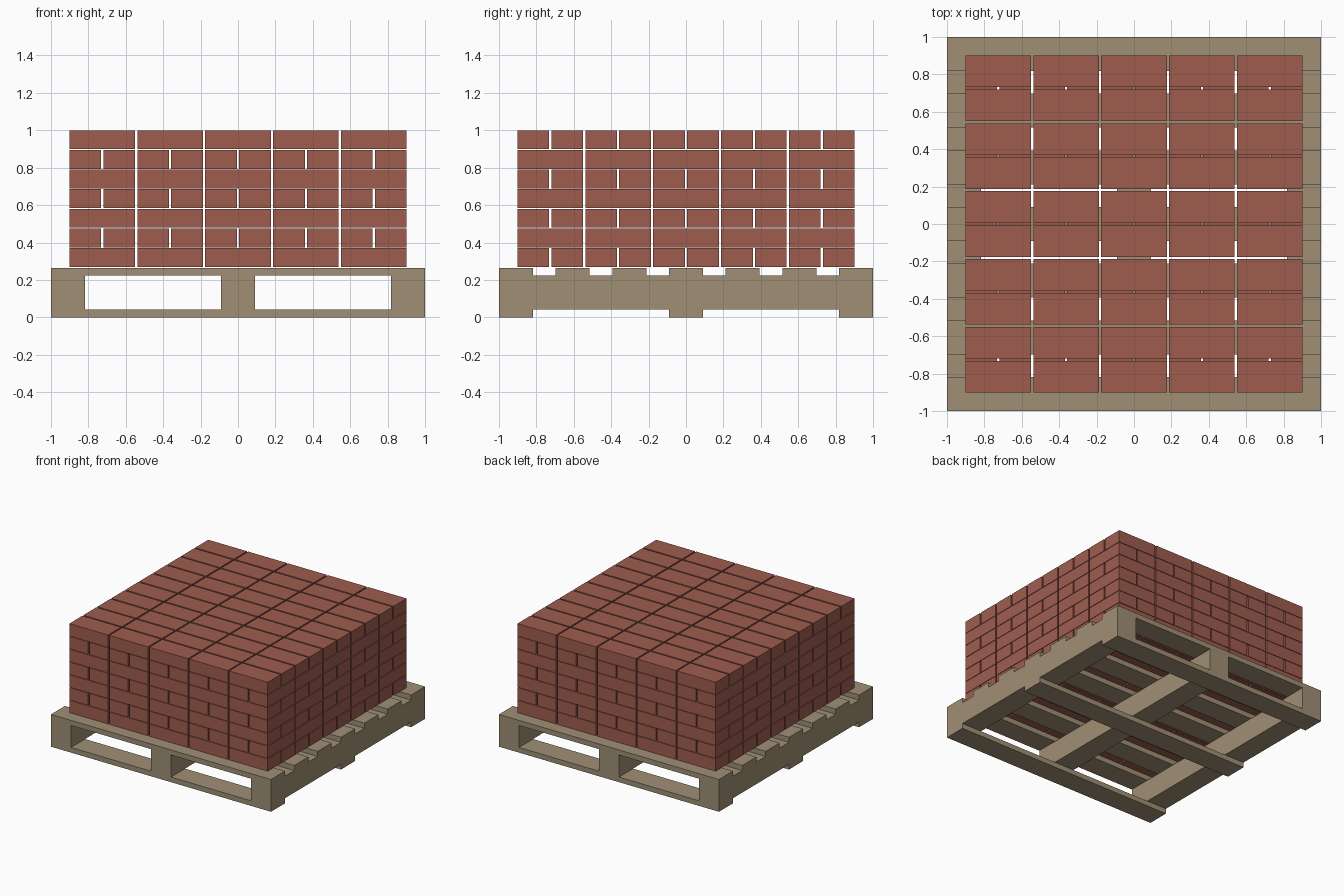
import bpy
import bmesh
from mathutils import Matrix, Vector

if "Cube" in bpy.data.objects:
    bpy.data.objects.remove(bpy.data.objects["Cube"], do_unlink=True)


def make_material(name, color):
    mat = bpy.data.materials.new(name)
    mat.use_nodes = True
    mat.diffuse_color = color
    mat.node_tree.nodes["Principled BSDF"].inputs["Base Color"].default_value = color
    return mat


def make_boxes(name, boxes, mat):
    """One object made of boxes, each given as (centre, size)."""
    bm = bmesh.new()
    for centre, size in boxes:
        matrix = Matrix.Translation(centre) @ Matrix.Diagonal((*size, 1))
        bmesh.ops.create_cube(bm, size=1, matrix=matrix)
    mesh = bpy.data.meshes.new(name)
    bm.to_mesh(mesh)
    bm.free()
    mesh.materials.append(mat)
    obj = bpy.data.objects.new(name, mesh)
    bpy.context.collection.objects.link(obj)
    return obj


wood = make_material("pallet_wood", (0.35, 0.275, 0.178, 1))
clay = make_material("brick_red", (0.345, 0.108, 0.078, 1))

# Pallet: three bottom boards, three stringers, seven deck boards
WIDTH = 0.182
BOARD = 0.042
DECK_Z = 0.265
EDGE = 1 - WIDTH / 2
stringer_height = DECK_Z - 2 * BOARD

for side, pos in (("front", -EDGE), ("middle", 0), ("back", EDGE)):
    make_boxes(f"bottom_board_{side}",
               [(Vector((0, pos, BOARD / 2)), (2, WIDTH, BOARD))], wood)
for side, pos in (("right", -EDGE), ("middle", 0), ("left", EDGE)):
    make_boxes(f"stringer_{side}",
               [(Vector((pos, 0, DECK_Z / 2)), (WIDTH, 2, stringer_height))], wood)
for i in range(7):
    y = -EDGE + i * EDGE / 3
    make_boxes(f"deck_board_{i + 1}",
               [(Vector((0, y, DECK_Z - BOARD / 2)), (2, WIDTH, BOARD))], wood)

# Bricks: each layer is a 5 x 5 grid of pairs, turned every other layer
GAP = 0.012
LENGTH = 0.351
HALF = (LENGTH - GAP) / 2
PITCH = LENGTH + GAP
LAYERS = 7
RISE = (1 - DECK_Z) / LAYERS
HEIGHT = RISE - 0.004

for layer in range(LAYERS):
    z = 1 - HEIGHT / 2 - (LAYERS - 1 - layer) * RISE
    along_x = layer % 2 == 0
    size = (LENGTH, HALF, HEIGHT) if along_x else (HALF, LENGTH, HEIGHT)
    shift = Vector((0, 1, 0)) if along_x else Vector((1, 0, 0))
    bricks = []
    for col in range(-2, 3):
        for row in range(-2, 3):
            centre = Vector((col * PITCH, row * PITCH, z))
            for side in (-1, 1):
                bricks.append((centre + shift * side * (HALF + GAP) / 2, size))
    make_boxes(f"brick_layer_{layer + 1}", bricks, clay)
